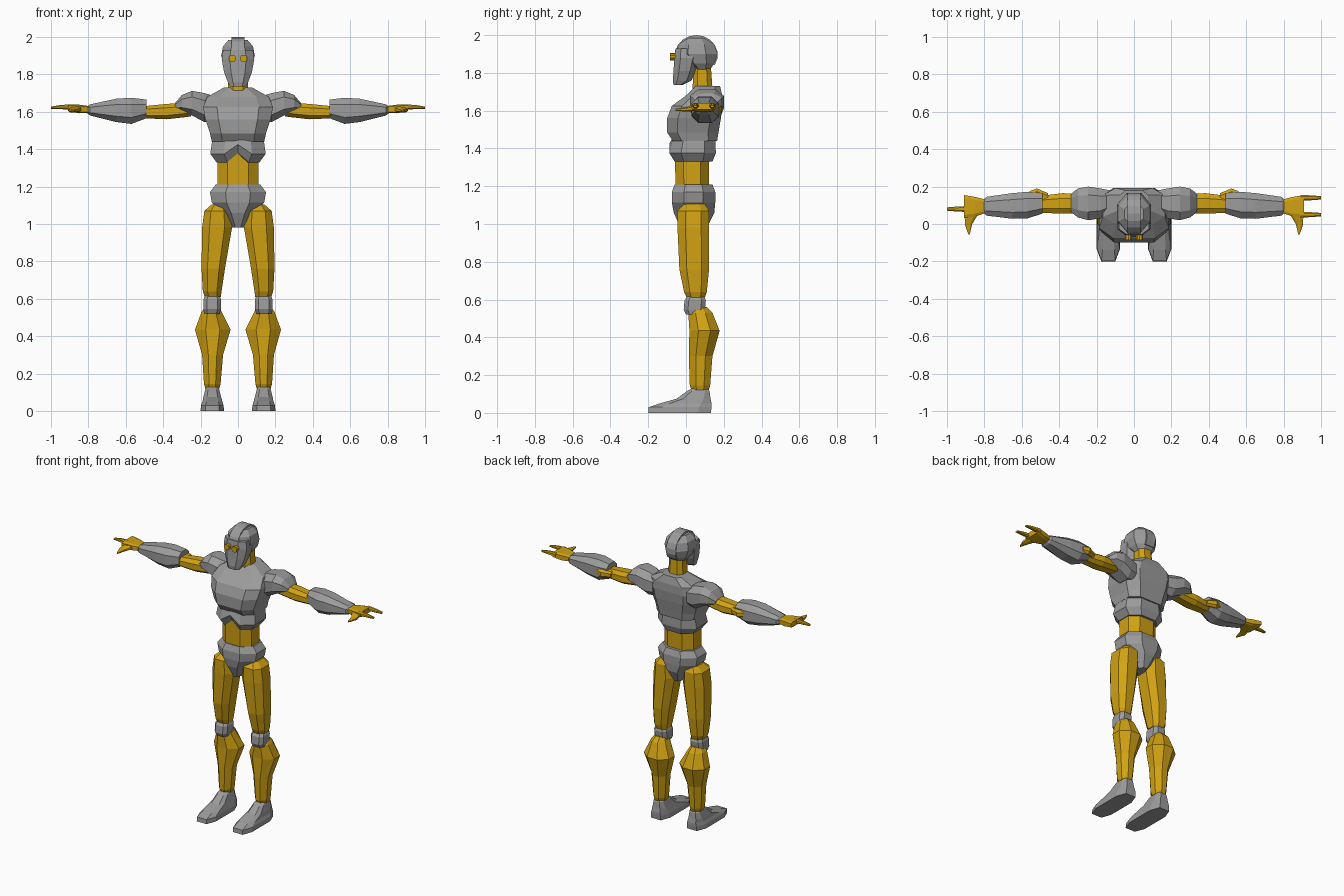
import bpy, bmesh, math


def material(name, rgb):
    m = bpy.data.materials.new(name)
    m.diffuse_color = (*rgb, 1)
    return m


GREY = material("grey_armour", (0.33, 0.33, 0.33))
GOLD = material("gold_frame", (0.64, 0.36, 0.006))


def finish(name, bm, mat):
    bmesh.ops.recalc_face_normals(bm, faces=bm.faces)
    me = bpy.data.meshes.new(name)
    bm.to_mesh(me)
    bm.free()
    me.materials.append(mat)
    ob = bpy.data.objects.new(name, me)
    bpy.context.collection.objects.link(ob)
    return ob


def section(a0, a1, b0, b1, c):
    """Chamfered rectangle with a mid point on the front and the back."""
    m, da, db = (a0 + a1) / 2, c * (a1 - a0), c * (b1 - b0)
    return [(a0 + da, b0), (m, b0), (a1 - da, b0), (a1, b0 + db), (a1, b1 - db),
            (a1 - da, b1), (m, b1), (a0 + da, b1), (a0, b1 - db), (a0, b0 + db)]


PLACE = {"x": lambda t, a, b: (t, a, b),
         "y": lambda t, a, b: (a, t, b),
         "z": lambda t, a, b: (a, b, t)}


def loft(name, mat, axis, rings, c=0.25, side=1):
    """Skin through rings of (position, a0, a1, b0, b1) along an axis."""
    bm = bmesh.new()
    loops = []
    for t, *box in rings:
        pts = [PLACE[axis](t, a, b) for a, b in section(*box, c)]
        loops.append([bm.verts.new((side * x, y, z)) for x, y, z in pts])
    for lo, hi in zip(loops, loops[1:]):
        for i in range(len(lo)):
            j = (i + 1) % len(lo)
            bm.faces.new((lo[i], lo[j], hi[j], hi[i]))
    bm.faces.new(loops[0])
    bm.faces.new(loops[-1])
    return finish(name, bm, mat)


# Torso, from pelvis to neck
loft("pelvis", GREY, "z", [
    (0.98, -0.03, 0.03, -0.03, 0.11), (1.06, -0.085, 0.085, -0.065, 0.15),
    (1.115, -0.14, 0.14, -0.075, 0.155), (1.17, -0.15, 0.15, -0.075, 0.155),
    (1.21, -0.12, 0.12, -0.06, 0.14)], 0.28)
loft("waist", GOLD, "z", [
    (1.18, -0.11, 0.11, -0.055, 0.12), (1.42, -0.11, 0.11, -0.06, 0.125)])
ribs = loft("ribs", GREY, "z", [
    (1.33, -0.115, 0.115, -0.06, 0.14), (1.375, -0.148, 0.148, -0.088, 0.158),
    (1.47, -0.135, 0.135, -0.065, 0.155)])
# Arch at the front of the ribs
for v in ribs.data.vertices:
    if abs(v.co.x) < 0.01 and v.co.y < 0 and v.co.z < 1.4:
        v.co.z += 0.05
loft("chest", GREY, "z", [
    (1.44, -0.14, 0.14, -0.07, 0.165), (1.485, -0.15, 0.15, -0.1, 0.172),
    (1.56, -0.175, 0.175, -0.1, 0.185), (1.625, -0.187, 0.187, -0.075, 0.192),
    (1.68, -0.165, 0.165, 0.0, 0.192), (1.73, -0.075, 0.075, 0.05, 0.18)], 0.2)
loft("neck", GOLD, "z", [
    (1.66, -0.055, 0.055, 0.035, 0.14), (1.72, -0.055, 0.055, 0.035, 0.14),
    (1.86, -0.05, 0.05, 0.04, 0.13)])

# Head
loft("skull", GREY, "z", [
    (1.815, -0.05, 0.05, 0.05, 0.125), (1.85, -0.075, 0.075, 0.0, 0.15),
    (1.90, -0.09, 0.09, -0.05, 0.166), (1.95, -0.08, 0.08, -0.04, 0.15),
    (1.985, -0.05, 0.05, 0.0, 0.11)], 0.28)
loft("face_plate", GREY, "z", [
    (1.735, -0.042, 0.042, -0.066, -0.02), (1.76, -0.055, 0.055, -0.07, 0.03),
    (1.81, -0.074, 0.074, -0.066, 0.05), (1.88, -0.087, 0.087, -0.062, 0.07),
    (1.93, -0.08, 0.08, -0.056, 0.06)])
bm = bmesh.new()
crest = []
for x in (-0.035, 0.035):
    crest.append([bm.verts.new((x, 0.055 + 0.113 * math.cos(a), 1.895 + 0.105 * math.sin(a)))
                  for a in (math.radians(-30 + 20 * i) for i in range(11))])
    bm.faces.new(crest[-1])
for i in range(11):
    j = (i + 1) % 11
    bm.faces.new((crest[0][i], crest[0][j], crest[1][j], crest[1][i]))
finish("head_crest", bm, GREY)

for label, s in (("left", 1), ("right", -1)):
    # Eye
    bpy.ops.mesh.primitive_cylinder_add(
        vertices=10, radius=0.02, depth=0.04,
        location=(s * 0.03, -0.065, 1.885), rotation=(math.pi / 2, 0, 0))
    eye = bpy.context.object
    eye.name = label + "_eye"
    eye.data.materials.append(GOLD)

    # Leg
    loft(label + "_thigh", GOLD, "z", [
        (0.61, 0.092, 0.178, 0.005, 0.1), (0.64, 0.088, 0.188, -0.01, 0.11),
        (0.76, 0.07, 0.195, -0.035, 0.122), (0.98, 0.032, 0.192, -0.045, 0.122),
        (1.07, 0.04, 0.18, -0.045, 0.122), (1.105, 0.07, 0.14, -0.01, 0.1)], side=s)
    loft(label + "_knee", GREY, "z", [
        (0.52, 0.1, 0.18, 0.0, 0.09), (0.545, 0.09, 0.185, -0.012, 0.1),
        (0.595, 0.09, 0.185, -0.008, 0.105), (0.62, 0.1, 0.175, 0.01, 0.095)], 0.2, s)
    loft(label + "_shin", GOLD, "z", [
        (0.12, 0.1, 0.175, 0.03, 0.12), (0.145, 0.093, 0.182, 0.02, 0.128),
        (0.3, 0.08, 0.192, 0.015, 0.14), (0.435, 0.04, 0.23, 0.018, 0.178),
        (0.53, 0.087, 0.195, 0.012, 0.14), (0.56, 0.1, 0.175, 0.03, 0.11)], 0.3, s)
    loft(label + "_foot", GREY, "z", [
        (0, 0.075, 0.2, -0.2, 0.132), (0.03, 0.077, 0.198, -0.198, 0.135),
        (0.05, 0.083, 0.19, -0.14, 0.135), (0.075, 0.09, 0.185, -0.05, 0.13),
        (0.115, 0.1, 0.175, 0.005, 0.125), (0.13, 0.108, 0.167, 0.03, 0.115)], 0.2, s)

    # Arm
    loft(label + "_shoulder", GREY, "x", [
        (0.13, 0.06, 0.18, 1.55, 1.685), (0.18, 0.03, 0.19, 1.545, 1.7),
        (0.245, 0.02, 0.2, 1.58, 1.712), (0.30, 0.035, 0.19, 1.6, 1.69),
        (0.338, 0.065, 0.16, 1.612, 1.645)], side=s)
    loft(label + "_upper_arm", GOLD, "x", [
        (0.25, 0.06, 0.155, 1.575, 1.65), (0.38, 0.055, 0.165, 1.56, 1.642),
        (0.5, 0.06, 0.15, 1.565, 1.63)], side=s)
    loft(label + "_elbow", GOLD, "x", [
        (0.46, 0.11, 0.165, 1.585, 1.625), (0.52, 0.12, 0.19, 1.58, 1.635),
        (0.56, 0.12, 0.175, 1.59, 1.63)], side=s)
    loft(label + "_forearm", GREY, "x", [
        (0.49, 0.055, 0.165, 1.565, 1.665), (0.57, 0.03, 0.172, 1.535, 1.675),
        (0.65, 0.028, 0.165, 1.545, 1.67), (0.79, 0.045, 0.145, 1.58, 1.64),
        (0.805, 0.06, 0.13, 1.59, 1.63)], side=s)

    # Hand
    loft(label + "_palm", GOLD, "x", [
        (0.79, 0.06, 0.13, 1.595, 1.63), (0.85, 0.04, 0.145, 1.592, 1.638),
        (0.91, 0.03, 0.155, 1.605, 1.64)], 0.15, s)
    loft(label + "_thumb", GOLD, "y", [
        (-0.055, 0.878, 0.886, 1.6, 1.61), (0.0, 0.865, 0.905, 1.595, 1.618),
        (0.05, 0.835, 0.9, 1.598, 1.63)], side=s)
    # The two hands hold different fingers straight
    for n, y in enumerate((0.05, 0.14) if s > 0 else (0.08,)):
        loft(f"{label}_finger_{n + 1}", GOLD, "x", [
            (0.89, y - 0.016, y + 0.016, 1.612, 1.64),
            (0.95, y - 0.013, y + 0.013, 1.614, 1.636),
            (1.0, y - 0.009, y + 0.009, 1.616, 1.628)], side=s)
